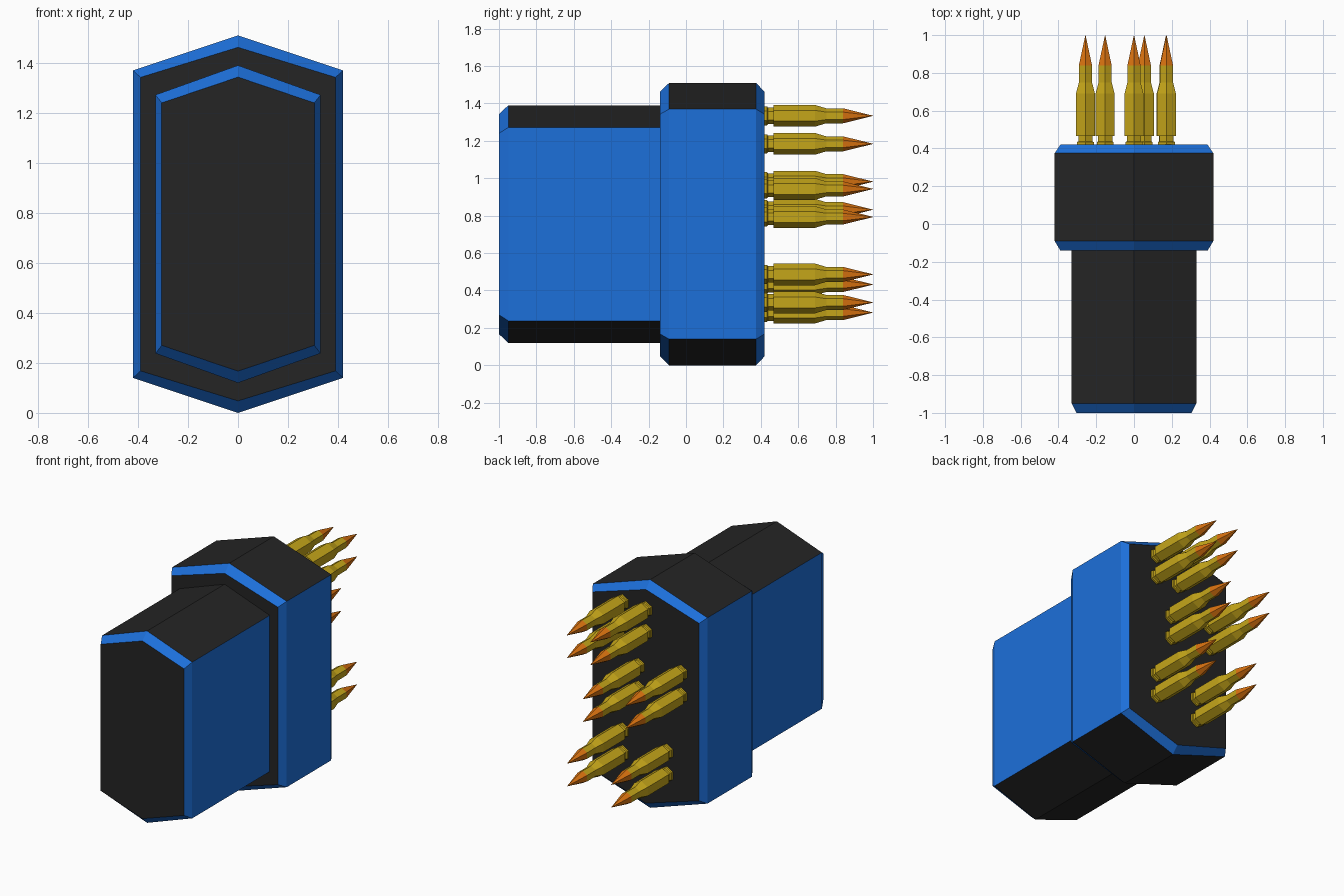
import bpy, bmesh, math
from mathutils import Vector

if "Cube" in bpy.data.objects:
    bpy.data.objects.remove(bpy.data.objects["Cube"])


def material(name, rgb):
    m = bpy.data.materials.new(name)
    m.diffuse_color = (*rgb, 1)
    m.use_nodes = True
    m.node_tree.nodes["Principled BSDF"].inputs["Base Color"].default_value = m.diffuse_color
    return m


DARK = material("dark_grey", (0.018, 0.018, 0.018))
BLUE = material("blue", (0.012, 0.16, 0.70))
BRASS = material("brass", (0.56, 0.38, 0.01))
COPPER = material("copper", (0.70, 0.17, 0.005))
MID_Z = 0.755


def loft(name, rings, mats, pick):
    """Skin a list of equal rings, cap both ends, choose materials per face."""
    bm = bmesh.new()
    loops = [[bm.verts.new(p) for p in ring] for ring in rings]
    n = len(loops[0])
    for a, b in zip(loops, loops[1:]):
        for i in range(n):
            j = (i + 1) % n
            bm.faces.new((a[i], a[j], b[j], b[i]))
    bm.faces.new(loops[0])
    bm.faces.new(loops[-1])
    bmesh.ops.remove_doubles(bm, verts=bm.verts, dist=1e-5)
    bmesh.ops.recalc_face_normals(bm, faces=bm.faces)
    bm.normal_update()
    for f in bm.faces:
        f.material_index = pick(f)
    mesh = bpy.data.meshes.new(name)
    bm.to_mesh(mesh)
    bm.free()
    for m in mats:
        mesh.materials.append(m)
    return mesh


def place(name, mesh, loc=(0, 0, 0)):
    ob = bpy.data.objects.new(name, mesh)
    ob.location = loc
    bpy.context.collection.objects.link(ob)
    return ob


# Casing blocks: tall hexagons with blue chamfers and sides, dark caps and slopes
def hexagon(y, w, shoulder, apex):
    pts = [(w, -shoulder), (w, shoulder), (0, apex),
           (-w, shoulder), (-w, -shoulder), (0, -apex)]
    return [Vector((x, y, MID_Z + z)) for x, z in pts]


def casing_colour(f):
    ny, nz = abs(f.normal.y), abs(f.normal.z)
    return 0 if ny > 0.95 or (ny < 0.05 and nz > 0.5) else 1


main = [(-0.14, 0.39, 0.587, 0.707), (-0.09, 0.42, 0.615, 0.755),
        (0.375, 0.42, 0.615, 0.755), (0.42, 0.39, 0.587, 0.707)]
front = [(-1.0, 0.305, 0.485, 0.588), (-0.95, 0.33, 0.517, 0.635),
         (-0.135, 0.33, 0.517, 0.635)]
for name, rows in (("main_casing", main), ("front_casing", front)):
    place(name, loft(name, [hexagon(*r) for r in rows], [DARK, BLUE], casing_colour))

# Cartridge: six-sided lathe along y, brass case and copper tip
profile = [(0.41, 0.051), (0.433, 0.051), (0.438, 0.044), (0.467, 0.044),
           (0.467, 0.058), (0.69, 0.058), (0.75, 0.040), (0.84, 0.040), (1.0, 0.0006)]
rings = [[Vector((r * math.sin(k * math.pi / 3), y, r * math.cos(k * math.pi / 3)))
          for k in range(6)] for y, r in profile]
cartridge = loft("cartridge", rings, [BRASS, COPPER],
                 lambda f: int(f.calc_center_median().y > 0.85))

# Cartridges sit in vertical pairs
pairs = [(0.172, 1.334), (0.0, 1.334), (0.055, 0.943), (-0.257, 0.982),
         (0.17, 0.486), (-0.153, 0.432)]
for i, (x, z) in enumerate(pairs):
    place(f"cartridge_{i}_upper", cartridge, (x, 0, z))
    place(f"cartridge_{i}_lower", cartridge, (x, 0, z - 0.15))
